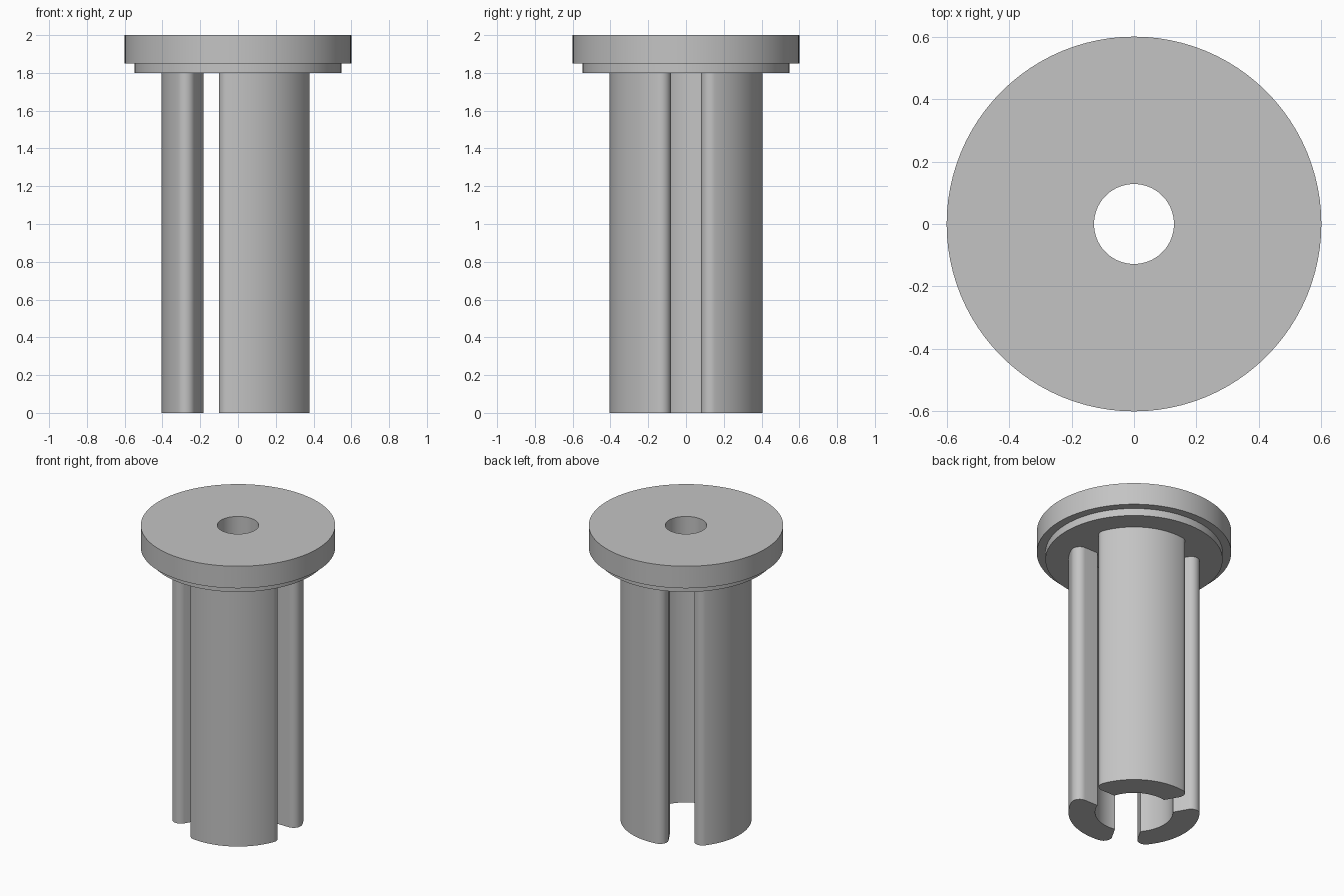
import bpy
import bmesh
from math import asin, atan2, cos, pi, radians, sin, sqrt

cube = bpy.data.objects.get("Cube")
if cube:
    bpy.data.objects.remove(cube, do_unlink=True)

grey = bpy.data.materials.new("plain_grey")
grey.use_nodes = True
grey.diffuse_color = (0.55, 0.55, 0.55, 1)
grey.node_tree.nodes["Principled BSDF"].inputs["Base Color"].default_value = (0.55, 0.55, 0.55, 1)

LEG_HEIGHT = 1.8
OUTER, BORE = 0.405, 0.24
HALF_SLOT, FILLET = 0.08, 0.052


def finish(bm, name):
    bmesh.ops.recalc_face_normals(bm, faces=bm.faces)
    mesh = bpy.data.meshes.new(name)
    bm.to_mesh(mesh)
    bm.free()
    mesh.materials.append(grey)
    obj = bpy.data.objects.new(name, mesh)
    bpy.context.collection.objects.link(obj)
    bpy.ops.object.select_all(action="DESELECT")
    obj.select_set(True)
    bpy.context.view_layer.objects.active = obj
    bpy.ops.object.shade_smooth_by_angle(angle=radians(30))
    return obj


def arc(cx, cy, radius, start, end, steps):
    angles = [start + (end - start) * i / steps for i in range(steps + 1)]
    return [(cx + radius * cos(a), cy + radius * sin(a)) for a in angles]


def leg_section():
    """Ring sector between two parallel-sided slots, outer corners rounded."""
    middle = pi / 3
    offset = HALF_SLOT + FILLET
    centre = sqrt((OUTER - FILLET) ** 2 - offset ** 2)
    tangent = atan2(offset, centre)
    half = arc(0, 0, BORE, middle, asin(HALF_SLOT / BORE), 16)
    half += arc(centre, offset, FILLET, -pi / 2, tangent, 12)
    half += arc(0, 0, OUTER, tangent, middle, 20)[1:]
    # Reflect across the middle of the leg
    c, s = cos(2 * middle), sin(2 * middle)
    mirrored = [(c * x + s * y, s * x - c * y) for x, y in half]
    return half + mirrored[-2:0:-1]


def make_leg(name, turn):
    bm = bmesh.new()
    c, s = cos(turn), sin(turn)
    base = bm.faces.new([bm.verts.new((c * x - s * y, s * x + c * y, 0))
                         for x, y in leg_section()])
    top = bmesh.ops.extrude_face_region(bm, geom=[base])["geom"]
    verts = [v for v in top if isinstance(v, bmesh.types.BMVert)]
    bmesh.ops.translate(bm, verts=verts, vec=(0, 0, LEG_HEIGHT))
    return finish(bm, name)


def make_lathe(name, profile, steps=96):
    bm = bmesh.new()
    verts = [bm.verts.new((r, 0, z)) for r, z in profile]
    edges = [bm.edges.new((verts[i - 1], verts[i])) for i in range(len(verts))]
    bmesh.ops.spin(bm, geom=verts + edges, cent=(0, 0, 0), axis=(0, 0, 1),
                   angle=2 * pi, steps=steps)
    bmesh.ops.remove_doubles(bm, verts=bm.verts, dist=0.0001)
    return finish(bm, name)


# Three legs of the slotted sleeve
for i, side in enumerate(("back_left", "right", "front_left")):
    make_leg(side + "_leg", i * 2 * pi / 3)

# Stepped flange with a central hole
make_lathe("flange", [(0.128, LEG_HEIGHT), (0.547, LEG_HEIGHT), (0.547, 1.85),
                      (0.6, 1.85), (0.6, 2.0), (0.128, 2.0)])
